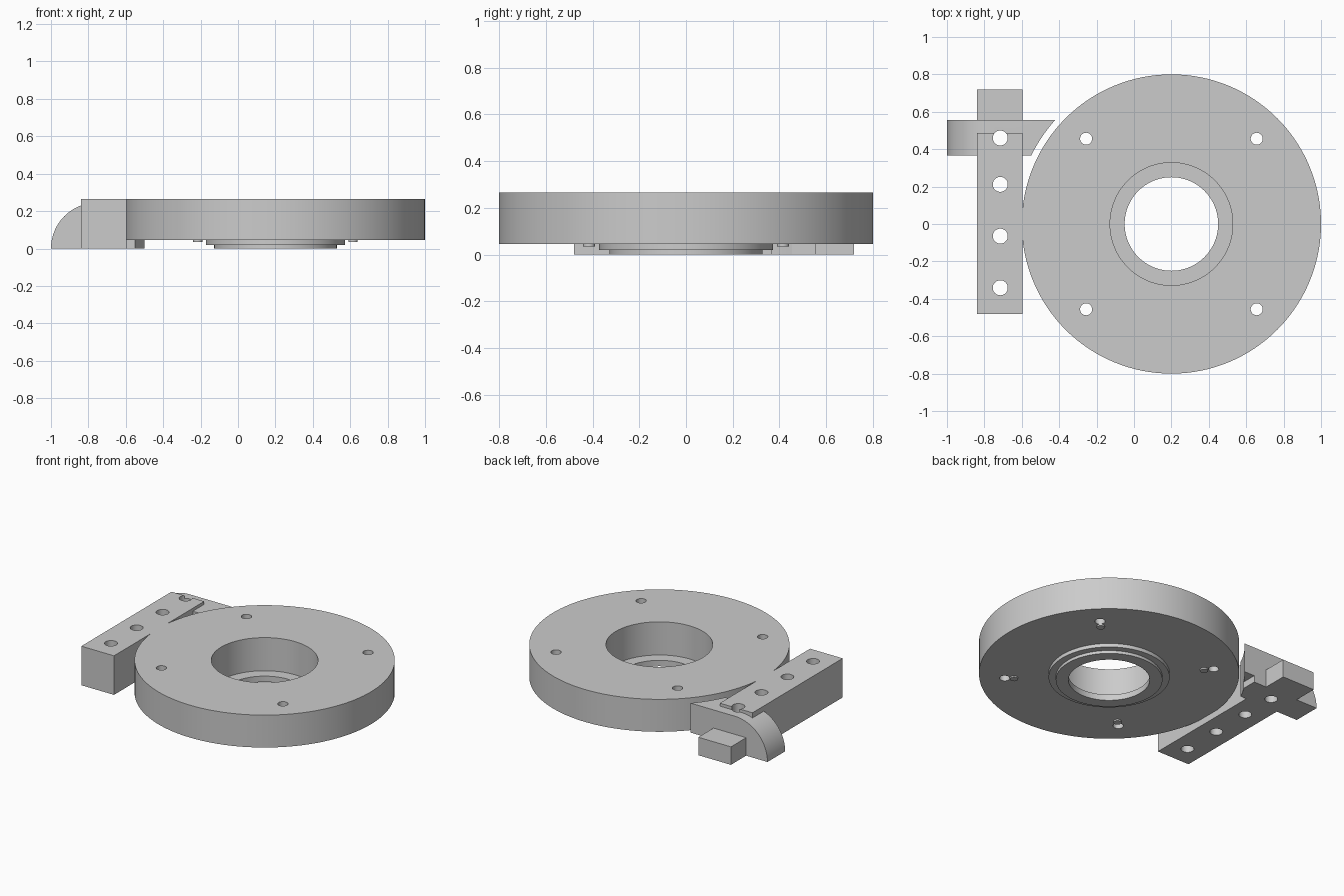
import bpy, bmesh
from math import cos, sin, pi, radians

if "Cube" in bpy.data.objects:
    bpy.data.objects.remove(bpy.data.objects["Cube"])

CX, R = 0.2, 0.8          # ring centre and radius
Z0, Z1 = 0.045, 0.265     # ring underside and top


def make(name, bm):
    bmesh.ops.recalc_face_normals(bm, faces=bm.faces[:])
    me = bpy.data.meshes.new(name)
    bm.to_mesh(me)
    bm.free()
    ob = bpy.data.objects.new(name, me)
    bpy.context.collection.objects.link(ob)
    return ob


def prism(name, pts, start, end):
    """Closed outline of 3D points, extruded by end - start."""
    bm = bmesh.new()
    face = bm.faces.new([bm.verts.new(p) for p in pts])
    ext = bmesh.ops.extrude_face_region(bm, geom=[face])["geom"]
    moved = [g for g in ext if isinstance(g, bmesh.types.BMVert)]
    bmesh.ops.translate(bm, verts=moved, vec=[b - a for a, b in zip(start, end)])
    return make(name, bm)


def cylinders(name, centres, r, z0, z1, n=48):
    bm = bmesh.new()
    for x, y in centres:
        new = bmesh.ops.create_cone(bm, cap_ends=True, segments=n, radius1=r,
                                    radius2=r, depth=z1 - z0)["verts"]
        bmesh.ops.translate(bm, verts=new, vec=(x, y, (z0 + z1) / 2))
    return make(name, bm)


def lathe(name, profile, n=128):
    """Closed (radius, z) profile revolved around the ring axis."""
    bm = bmesh.new()
    rings = [[bm.verts.new((CX + r * cos(2 * pi * i / n), r * sin(2 * pi * i / n), z))
              for r, z in profile] for i in range(n)]
    k = len(profile)
    for i in range(n):
        a, b = rings[i], rings[(i + 1) % n]
        for j in range(k):
            bm.faces.new((a[j], b[j], b[(j + 1) % k], a[(j + 1) % k]))
    return make(name, bm)


def combine(ob, other, operation):
    mod = ob.modifiers.new(operation.lower(), "BOOLEAN")
    mod.operation, mod.object, mod.solver = operation, other, "EXACT"
    bpy.context.view_layer.objects.active = ob
    bpy.ops.object.modifier_apply(modifier=mod.name)
    bpy.data.objects.remove(other, do_unlink=True)


def smooth(ob):
    bpy.ops.object.select_all(action="DESELECT")
    ob.select_set(True)
    bpy.context.view_layer.objects.active = ob
    bpy.ops.object.shade_smooth_by_angle(angle=radians(30))


def corners(d):
    return [(CX + sx * d, sy * d) for sx in (-1, 1) for sy in (-1, 1)]


# ring disc with stepped bore and stepped boss underneath
disc = lathe("ring_disc", [(R, Z0), (R, Z1), (0.328, Z1), (0.328, 0.04), (0.25, 0.04),
                           (0.25, 0), (0.328, 0), (0.328, 0.02), (0.372, 0.02), (0.372, Z0)])
combine(disc, cylinders("disc_holes", corners(0.456), 0.032, -0.1, 0.4), "DIFFERENCE")
smooth(disc)

# short locating pins under the disc
smooth(cylinders("locating_pins", corners(0.415), 0.025, 0.035, Z0 + 0.01, 32))

# cross arm: rounded outer end, stepped inner end hollowed around the disc
H = 0.245
profile = [(-0.50, 0), (-0.50, Z0), (-0.38, Z0), (-0.38, H)]
profile += [(-1 + H - H * sin(t * pi / 48), H * cos(t * pi / 48)) for t in range(25)]
arm = prism("side_bracket", [(x, 0.365, z) for x, z in profile], (0, 0.365, 0), (0, 0.555, 0))
combine(arm, cylinders("clearance", [(CX, 0)], 0.834, -0.1, 0.5, 128), "DIFFERENCE")

# mounting bar with the lower block at its rear end
outline = [(-0.48, 0), (0.718, 0), (0.718, 0.122), (0.487, 0.122), (0.487, Z1), (-0.48, Z1)]
bar = prism("bar", [(-0.84, y, z) for y, z in outline], (-0.84, 0, 0), (-0.595, 0, 0))
combine(arm, bar, "UNION")

# row of bolt holes through the bracket
row = [(-0.715, 0.46 - 0.267 * i) for i in range(4)]
row = [(-0.715, y) for y in (0.46, 0.212, -0.065, -0.341)]
combine(arm, cylinders("bar_holes", row, 0.04, -0.1, 0.4), "DIFFERENCE")
smooth(arm)
